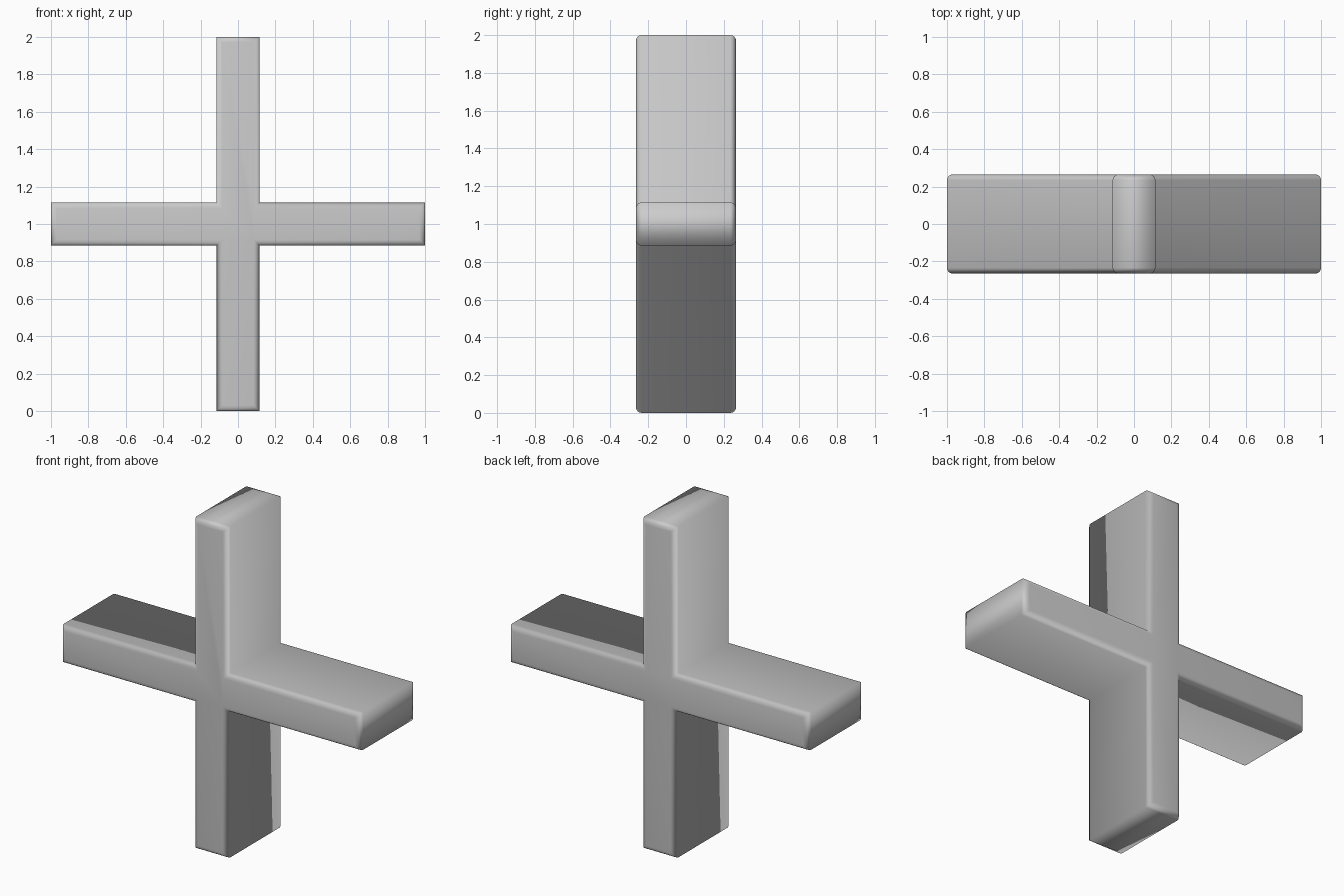
import bpy, bmesh

if "Cube" in bpy.data.objects:
    bpy.data.objects.remove(bpy.data.objects["Cube"])

HALF_WIDTH = 0.114   # half thickness of each arm
REACH = 1.0          # arm length from the centre
HALF_DEPTH = 0.265
ROUND = 0.03

# Plus-shaped outline: one arm's three corners, turned four times
outline = []
a, b = HALF_WIDTH, REACH
for c, s in ((1, 0), (0, 1), (-1, 0), (0, -1)):
    for x, z in ((b, -a), (b, a), (a, a)):
        outline.append((x * c - z * s, x * s + z * c))

bm = bmesh.new()
front = bm.faces.new([bm.verts.new((x, -HALF_DEPTH, z + REACH)) for x, z in outline])
back = bmesh.ops.extrude_face_region(bm, geom=[front], use_keep_orig=True)
moved = [v for v in back["geom"] if isinstance(v, bmesh.types.BMVert)]
bmesh.ops.translate(bm, verts=moved, vec=(0, 2 * HALF_DEPTH, 0))
bmesh.ops.recalc_face_normals(bm, faces=bm.faces)

# Round the front and back rims; the corners along the depth stay crisp
rims = [e for e in bm.edges if abs(e.verts[0].co.y - e.verts[1].co.y) < 1e-5]
bmesh.ops.bevel(bm, geom=rims, offset=ROUND, offset_type='OFFSET', segments=4,
                profile=0.5, affect='EDGES', clamp_overlap=True)
bmesh.ops.recalc_face_normals(bm, faces=bm.faces)

# Whole body is smooth shaded, corners included
for f in bm.faces:
    f.smooth = True

mesh = bpy.data.meshes.new("cross_body")
bm.to_mesh(mesh)
bm.free()
bpy.context.collection.objects.link(bpy.data.objects.new("cross_body", mesh))
